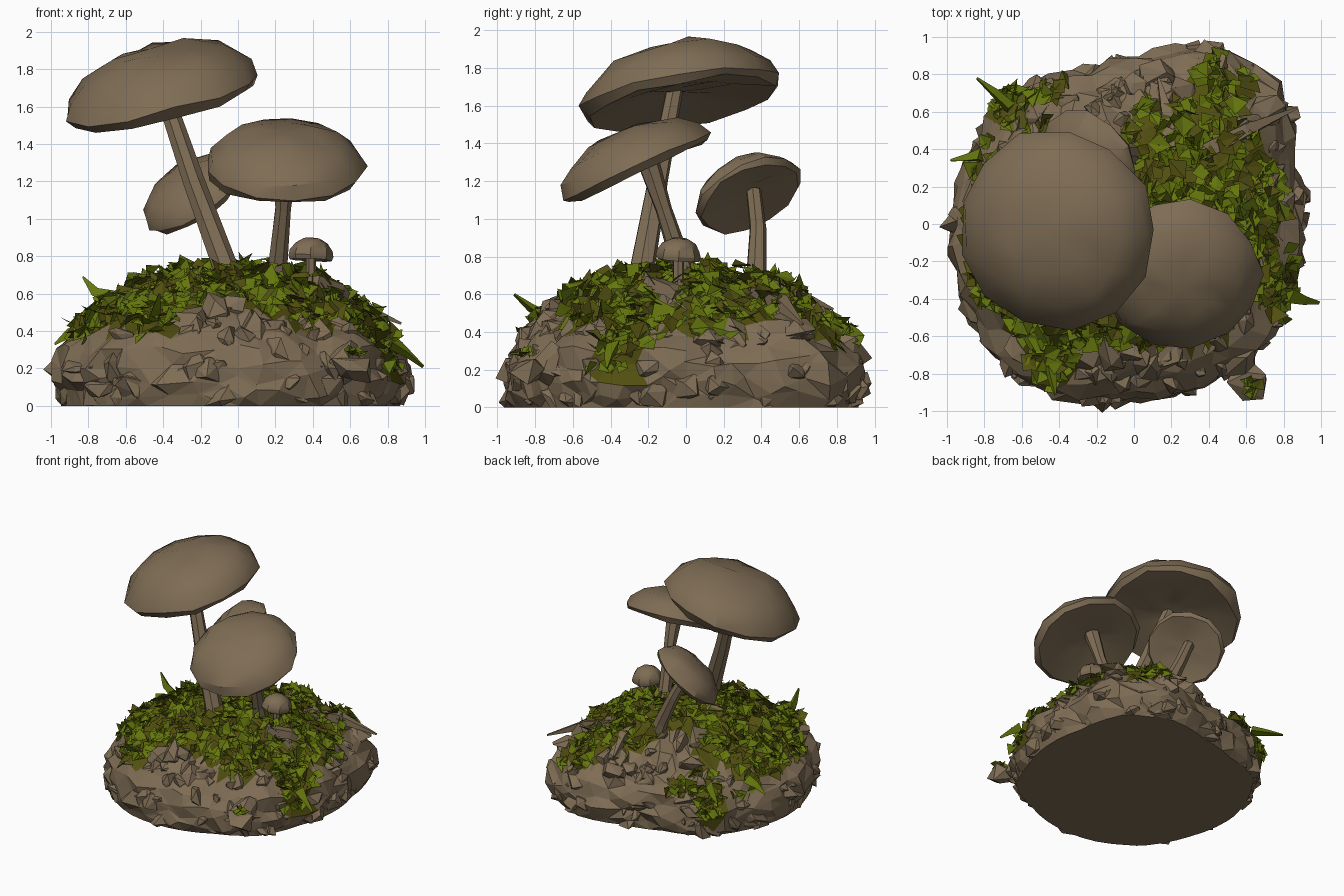
import bpy, bmesh, random
from math import sin, cos, tau, atan2, hypot, radians
from mathutils import Vector, Matrix
from mathutils.bvhtree import BVHTree

random.seed(11)
rnd = random.uniform
if "Cube" in bpy.data.objects:
    bpy.data.objects.remove(bpy.data.objects["Cube"])


def material(name, rgb):
    m = bpy.data.materials.new(name)
    m.use_nodes = True
    m.diffuse_color = (*rgb, 1)
    m.node_tree.nodes["Principled BSDF"].inputs["Base Color"].default_value = (*rgb, 1)
    return m


BROWN = material("earthy brown", (0.21, 0.152, 0.09))
GREEN = material("moss green", (0.13, 0.182, 0.004))
OLIVE = material("dark olive", (0.083, 0.077, 0.005))


def finish(bm, name, mats, smooth=None):
    me = bpy.data.meshes.new(name)
    bm.to_mesh(me)
    bm.free()
    for m in mats:
        me.materials.append(m)
    ob = bpy.data.objects.new(name, me)
    bpy.context.collection.objects.link(ob)
    if smooth:
        bpy.ops.object.select_all(action='DESELECT')
        ob.select_set(True)
        bpy.context.view_layer.objects.active = ob
        bpy.ops.object.shade_smooth_by_angle(angle=radians(smooth))


def jitter(a):
    return Vector((rnd(-a, a), rnd(-a, a), rnd(-a, a)))


def bridge(bm, a, b):
    n = len(a)
    for i in range(n):
        bm.faces.new((a[i], a[(i + 1) % n], b[(i + 1) % n], b[i]))


# Mound outline (radius every 22.5 degrees) and side profile (fraction, height)
OUTLINE = [.91, .94, 1.08, 1.04, .89, .88, .98, .98, .99, 1.0, 1.04, 1.02, .97, .94, .98, .91]
PROFILE = [(.95, 0), (.98, .06), (1, .14), (.99, .22), (.96, .3), (.9, .37), (.81, .44),
           (.69, .52), (.57, .59), (.44, .645), (.28, .67), (.14, .68)]


def reach(t, f):
    """Distance from the axis at angle t; two opposite corners slope in faster."""
    k = (t % tau) / tau * 16
    i = int(k) % 16
    k -= int(k)
    r = OUTLINE[i] * (1 - k) + OUTLINE[(i + 1) % 16] * k
    return r * f * (1 - .13 * max(0, -sin(2 * t)) * min(1, max(0, 1 - f) / .3))


# Where moss grows: x, y, size; and where it hangs down the side: angle, half width
PATCHES = [(.35, .36, .33), (.48, .76, .15), (.13, .1, .34), (.72, -.22, .16), (.82, -.4, .12),
           (-.38, -.42, .31), (.05, -.38, .3), (.28, -.35, .3), (-.55, 0, .36), (-.82, .36, .12),
           (-.48, .74, .11), (-.45, -.76, .12), (.63, .14, .2), (-.7, -.3, .18), (.13, .5, .17)]
HANGS = [(radians(-25), .14), (radians(137), .1)]


def mossy(x, y, grow=1):
    return any(hypot(x - a, y - b) < r * grow for a, b, r in PATCHES)


def hanging(x, y, z):
    return z > .1 and any(abs(atan2(y, x) - t) < w for t, w in HANGS)


# Rock mound
bm = bmesh.new()
rings = []
SEG = 48
for f, z in PROFILE:
    ring = []
    for i in range(SEG):
        t = tau * (i + (rnd(-.35, .35) if z else 0)) / SEG
        r = reach(t, f) + (rnd(-.04, .025) if z else 0)
        zz = z + (rnd(-.03, .03) if z else 0)
        ring.append(bm.verts.new((r * cos(t), r * sin(t), max(zz, 0))))
    rings.append(ring)
bm.faces.new(rings[0][::-1])
for a, b in zip(rings, rings[1:]):
    bridge(bm, a, b)
bm.faces.new(rings[-1])
bmesh.ops.triangulate(bm, faces=[f for f in bm.faces if len(f.verts) == 4])
for f in bm.faces:
    c = f.calc_center_median()
    if c.z > .36 and mossy(c.x, c.y, 1.03) or hanging(*c):
        f.material_index = 1
ground = BVHTree.FromBMesh(bm)
finish(bm, "rock_mound", [BROWN, OLIVE])


def drop(x, y):
    """Point on the mound below x, y, or None outside it."""
    return ground.ray_cast(Vector((x, y, 2)), Vector((0, 0, -1)))[0]


# Angular stones set into the mound
bm = bmesh.new()


def stone(p, size):
    new = bmesh.ops.create_icosphere(bm, subdivisions=1, radius=size)["verts"]
    turn = Matrix.Rotation(rnd(0, tau), 3, jitter(1).normalized())
    scale = Vector((1, rnd(.6, 1), rnd(.4, .8)))
    for v in new:
        v.co = turn @ ((v.co + jitter(size * .3)) * scale) + p
        v.co.z = max(v.co.z, 0)


for i in range(120):
    t = rnd(0, tau)
    f, z = random.choice(PROFILE[1:7])
    size = rnd(.07, .14)
    r = reach(t, f) - size * .65
    if not hanging(cos(t), sin(t), z):
        stone(Vector((r * cos(t), r * sin(t), z - size * .2)), size)
left = 40
while left:
    x, y = rnd(-.8, .8), rnd(-.8, .8)
    p = drop(x, y)
    if p and p.z > .38 and not mossy(x, y):
        stone(p - Vector((0, 0, .03)), rnd(.06, .12))
        left -= 1
for x, y, z, size in ((.62, -.83, .2, .11), (.58, -.74, .22, .13), (.6, .52, .48, .1), (.72, .6, .42, .1)):
    stone(Vector((x, y, z)), size)
finish(bm, "stones", [BROWN])

# Moss: crumpled folded flakes
bm = bmesh.new()


def flake(p, out, size):
    out = (out + jitter(.6)).normalized()
    side = out.cross(jitter(1)).normalized()
    fwd = side.cross(out).normalized()
    a = bm.verts.new(p - side * size * rnd(.5, .9) - out * .02)
    b = bm.verts.new(p + side * size * rnd(.5, .9) + out * rnd(-.02, .03))
    c = bm.verts.new(p + fwd * size * rnd(.5, 1) + out * size * rnd(-.3, .6))
    d = bm.verts.new(p - fwd * size * rnd(.5, 1) + out * size * rnd(-.3, .6))
    dark = int(random.random() < .3)
    for tri in ((a, b, c), (b, a, d)):
        f = bm.faces.new(tri)
        f.normal_update()
        if f.normal.dot(out) < 0:
            f.normal_flip()
        f.material_index = dark


left = 1050
while left:
    x, y = rnd(-.95, .95), rnd(-.95, .95)
    p = drop(x, y)
    if p and p.z > .25 and mossy(x, y):
        flake(p + Vector((0, 0, rnd(.01, .085))), Vector((x * .7, y * .7, .8)).normalized(), rnd(.05, .09))
        left -= 1
for t0, w in HANGS:
    for i in range(40):
        t = t0 + rnd(-w, w)
        f, z = random.choice(PROFILE[3:7])
        r = reach(t, f) + rnd(0, .03)
        flake(Vector((r * cos(t), r * sin(t), z)), Vector((cos(t), sin(t), .4)).normalized(), rnd(.05, .08))
for i in range(8):
    flake(Vector((.63 + rnd(-.04, .04), -.86 + rnd(-.04, .04), .29)), Vector((0, 0, 1)), .05)
finish(bm, "moss", [GREEN, OLIVE])


def tube(name, path, radii, mat=BROWN, sides=7, rough=.1):
    """Tapered faceted tube through the path points."""
    bm = bmesh.new()
    pts = [Vector(p) for p in path]
    axis = (pts[-1] - pts[0]).normalized()
    u = axis.orthogonal().normalized()
    w = axis.cross(u)
    rows = []
    for p, r in zip(pts, radii):
        rows.append([bm.verts.new(p + (u * cos(tau * i / sides) + w * sin(tau * i / sides))
                                  * r * rnd(1 - rough, 1 + rough)) for i in range(sides)])
    for a, b in zip(rows, rows[1:]):
        bridge(bm, a, b)
    bm.faces.new(rows[0][::-1])
    bm.faces.new(rows[-1])
    finish(bm, name, [mat])


def cap(name, centre, normal, r, h, seg=13):
    """Domed cap with a rounded rim and a shallow hollow underneath."""
    bm = bmesh.new()
    turn = Vector((0, 0, 1)).rotation_difference(Vector(normal)).to_matrix()
    base = Vector(centre)
    shape = [(.4, .94), (.73, .69), (.93, .32), (1, 0), (.93, -.2), (.66, -.12), (.28, 0)]
    rows = []
    for f, z in shape:
        rows.append([bm.verts.new(base + turn @ (Vector((r * f * cos(tau * i / seg),
                     r * f * sin(tau * i / seg), h * z)) + jitter(r * .03))) for i in range(seg)])
    for a, b in zip(rows, rows[1:]):
        bridge(bm, b, a)
    for row, z, order in ((rows[0], 1, 1), (rows[-1], .05, -1)):
        mid = bm.verts.new(base + turn @ Vector((0, 0, h * z)))
        for i in range(seg):
            bm.faces.new((row[i], row[(i + 1) % seg], mid)[::order])
    finish(bm, name, [BROWN], 32)


# Mushrooms
tube("tall_stem", [(-.04, -.25, .55), (-.07, -.23, .75), (-.24, -.15, 1.2), (-.4, -.06, 1.68)],
     [.085, .068, .058, .045])
cap("tall_cap", (-.41, -.03, 1.66), (-.24, -.17, 1), .54, .26)
tube("middle_stem", [(.2, .04, .55), (.21, -.02, .75), (.24, -.12, 1.05), (.25, -.2, 1.3)],
     [.075, .055, .045, .06])
cap("middle_cap", (.25, -.27, 1.28), (.02, -.45, 1), .435, .2)
tube("back_stem", [(.04, .37, .5), (-.03, .37, .7), (-.15, .38, .95), (-.25, .36, 1.15)],
     [.08, .055, .045, .04])
cap("back_cap", (-.24, .33, 1.13), (-.68, -.52, .95), .3, .14)
tube("small_stem", [(.4, -.04, .55), (.39, -.04, .7), (.39, -.04, .82)], [.045, .03, .03])
cap("small_cap", (.39, -.04, .8), (.06, .06, 1), .12, .1, 8)

# Woody roots and splinters
ROOTS = [((.35, .38, .6), (.6, .5, .56), (.87, .62, .44)),
         ((.2, .4, .66), (.18, .6, .6), (.13, .78, .52)),
         ((.4, -.2, .66), (.54, -.08, .62), (.68, .08, .47))]
for i, path in enumerate(ROOTS):
    tube(f"root_{i + 1}", path, [.06, .045, .008], sides=4, rough=.25)

# Loose moss sprigs
SPRIGS = [((-.66, .62, .42), (-.75, .7, .4), (-.84, .78, .38)),
          ((-.68, .1, .58), (-.76, .13, .61), (-.83, .15, .69)),
          ((-.46, -.7, .46), (-.44, -.82, .53), (-.42, -.91, .6)),
          ((.83, -.38, .33), (.91, -.4, .28), (.99, -.42, .21)),
          ((-.82, .36, .42), (-.9, .35, .38), (-.98, .34, .33))]
for i, path in enumerate(SPRIGS):
    tube(f"moss_sprig_{i + 1}", path, [.04, .028, .008], GREEN, 3, .3)
